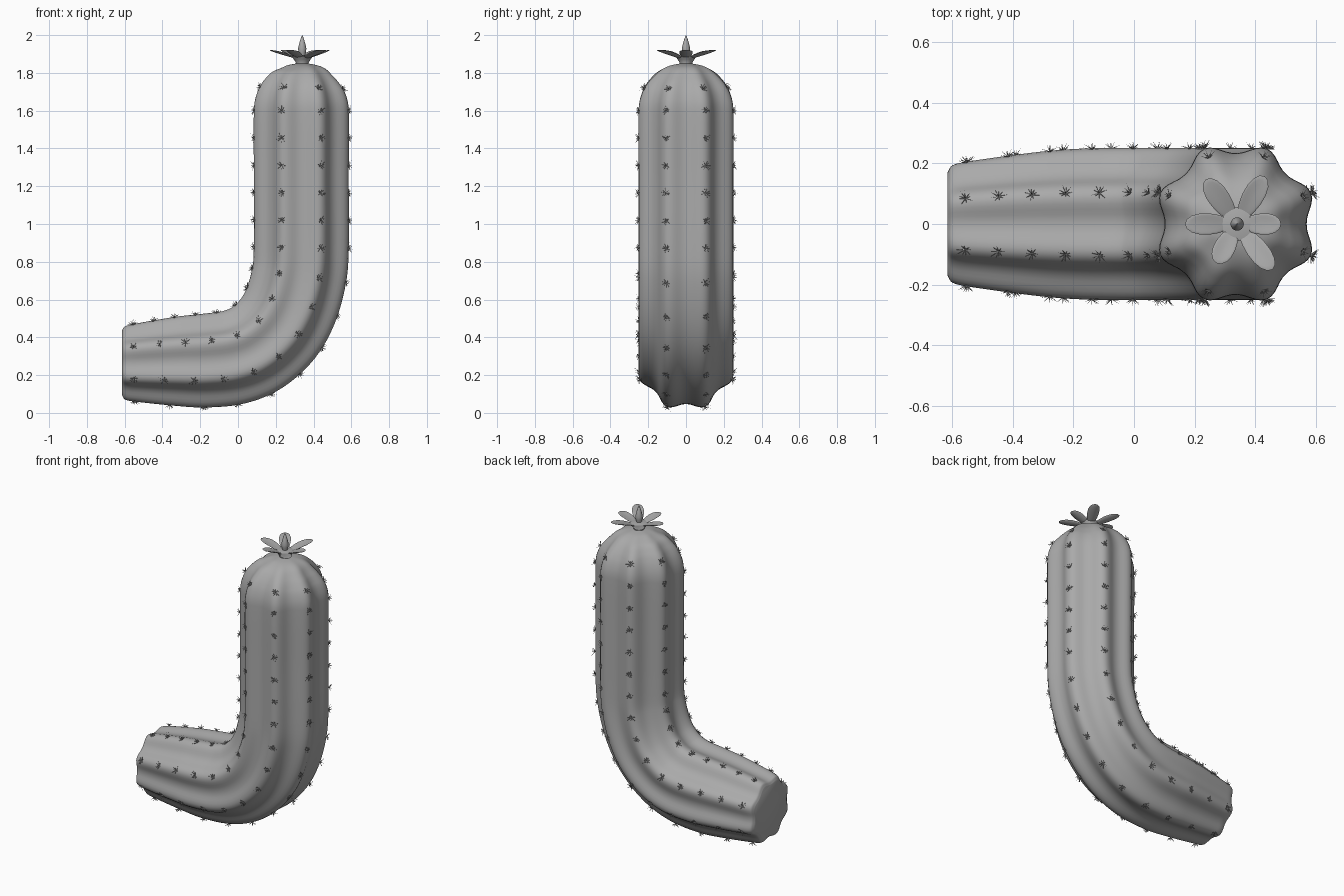
import bpy, bmesh, math, random
from mathutils import Vector

if "Cube" in bpy.data.objects:
    bpy.data.objects.remove(bpy.data.objects["Cube"])
random.seed(4)

grey = bpy.data.materials.new("plain_grey")
grey.use_nodes = True
grey.diffuse_color = (0.4, 0.4, 0.4, 1)
grey.node_tree.nodes["Principled BSDF"].inputs["Base Color"].default_value = (0.4, 0.4, 0.4, 1)


def finish(bm, name, angle=40):
    bmesh.ops.recalc_face_normals(bm, faces=bm.faces[:])
    mesh = bpy.data.meshes.new(name)
    bm.to_mesh(mesh)
    bm.free()
    obj = bpy.data.objects.new(name, mesh)
    bpy.context.collection.objects.link(obj)
    mesh.materials.append(grey)
    bpy.ops.object.select_all(action="DESELECT")
    obj.select_set(True)
    bpy.context.view_layer.objects.active = obj
    bpy.ops.object.shade_smooth_by_angle(angle=math.radians(angle))
    return obj


def skin(bm, rings):
    """Join rings of points into a closed tube with flat caps."""
    loops = [[bm.verts.new(p) for p in ring] for ring in rings]
    n = len(loops[0])
    for a, b in zip(loops, loops[1:]):
        for i in range(n):
            j = (i + 1) % n
            bm.faces.new((a[i], a[j], b[j], b[i]))
    bm.faces.new(loops[0])
    bm.faces.new(loops[-1])


# Stem centre line and rib radius, from the crown to the cut end: x, z, radius
STEM = [Vector(p) for p in (
    (.34, 1.85, .03), (.34, 1.838, .09), (.34, 1.81, .15), (.338, 1.77, .197),
    (.336, 1.72, .236), (.335, 1.66, .26), (.335, 1.6, .268), (.335, 1.25, .268),
    (.335, .875, .268), (.325, .735, .268), (.28, .57, .268), (.21, .445, .268),
    (.1, .345, .268), (-.02, .295, .268), (-.17, .277, .265), (-.3, .273, .255),
    (-.55, .265, .219), (-.6, .265, .205), (-.615, .265, .18))]
DOME, SHOULDER, BEND, TIP = 4, 6, 8, 16
STEPS, SIDES, RIBS = 6, 96, 8


def smooth_path(pts):
    """Hermite curve through the points, with chord-length tangents."""
    last = len(pts) - 1
    tan = []
    for i in range(last + 1):
        a, b, c = pts[max(i - 1, 0)], pts[i], pts[min(i + 1, last)]
        tan.append((c - a) / ((b - a).length + (c - b).length))
    out = []
    for i in range(last):
        p, q = pts[i], pts[i + 1]
        d = (q - p).length
        for k in range(STEPS):
            t = k / STEPS
            h = t * t * (3 - 2 * t)
            out.append(p * (1 - h) + q * h + tan[i] * d * t * (1 - t) ** 2
                       - tan[i + 1] * d * t * t * (1 - t))
    return out + [pts[-1]]


path = smooth_path(STEM)


def stem_point(i, angle):
    a, b = path[max(i - 1, 0)], path[min(i + 1, len(path) - 1)]
    along = Vector((b.x - a.x, 0, b.y - a.y)).normalized()
    side = Vector((-along.z, 0, along.x))
    radial = side * math.cos(angle) + Vector((0, math.sin(angle), 0))
    x, z, r = path[i]
    crest = ((1 - math.cos(RIBS * angle)) / 2) ** 1.2
    depth = 0.13 * min(1, r / 0.23)
    return Vector((x, 0, z)) + radial * r * (1 - depth * (1 - crest)), radial


# Ribbed stem
bm = bmesh.new()
skin(bm, [[stem_point(i, 2 * math.pi * s / SIDES)[0] for s in range(SIDES)]
          for i in range(len(path))])
finish(bm, "cactus_stem", 50)


# Spine clusters along each rib crest
def add_spine(bm, base, direction, length, width):
    u = direction.orthogonal().normalized() * width
    v = direction.cross(u)
    ring = [bm.verts.new(base + w) for w in (u, v, -u, -v)]
    tip = bm.verts.new(base + direction * length)
    for i in range(4):
        bm.faces.new((ring[i], ring[(i + 1) % 4], tip))


def add_cluster(bm, pos, out, along):
    across = out.cross(along)
    count = 9
    turn = random.random()
    for k in range(count):
        a = 2 * math.pi * (k + turn + random.uniform(-.25, .25)) / count
        flat = along * math.cos(a) + across * math.sin(a)
        d = (flat + out * random.uniform(.3, .9)).normalized()
        add_spine(bm, pos, d, random.uniform(.024, .036), .0022)
    add_spine(bm, pos, out, .024, .003)


def walk(points, first, last, n):
    """Yield n evenly spaced (position, tangent) pairs after the first point."""
    part = points[first * STEPS:last * STEPS + 1]
    gaps = [(b - a).length for a, b in zip(part, part[1:])]
    total = sum(gaps)
    for k in range(1, n + 1):
        left = total * k / n
        for i, g in enumerate(gaps):
            if left <= g or i == len(gaps) - 1:
                yield part[i].lerp(part[i + 1], min(left / g, 1)), (part[i + 1] - part[i]).normalized()
                break
            left -= g


bm = bmesh.new()
for rib in range(RIBS):
    angle = 2 * math.pi * (rib + .5) / RIBS
    crest = [stem_point(i, angle)[0] for i in range(len(path))]
    centre = [Vector((p.x, 0, p.y)) for p in path]
    lower = 9 if math.cos(angle) > 0 else 8
    stations = [(crest[DOME * STEPS], (crest[DOME * STEPS + 1] - crest[DOME * STEPS]).normalized())]
    stations += walk(crest, DOME, SHOULDER, 1)
    stations += walk(crest, SHOULDER, BEND, 5)
    stations += walk(crest, BEND, TIP, lower)
    for pos, along in stations:
        near = min(centre, key=lambda c: (c - pos).length_squared)
        out = pos - near
        out = (out - along * out.dot(along)).normalized()
        add_cluster(bm, pos, out, along)
finish(bm, "spines", 20)


# Flower
FLOWER_X = .34


def lathe(name, profile, sides=16):
    bm = bmesh.new()
    skin(bm, [[(FLOWER_X + r * math.cos(2 * math.pi * s / sides),
                r * math.sin(2 * math.pi * s / sides), z) for s in range(sides)]
              for r, z in profile])
    finish(bm, name)


lathe("flower_base", [(.035, 1.84), (.034, 1.855), (.045, 1.872), (.056, 1.888), (.03, 1.893)])
lathe("flower_bud", [(.012, 1.88), (.02, 1.91), (.022, 1.93), (.016, 1.955), (.009, 1.98), (.001, 2.0)])

petals = [(0, .145), (60, .182), (125, .18), (180, .172), (242, .146), (308, .19)]
for number, (degrees, length) in enumerate(petals, 1):
    bm = bmesh.new()
    bmesh.ops.create_uvsphere(bm, u_segments=16, v_segments=10, radius=1)
    turn = math.radians(degrees)
    for v in bm.verts:
        t = (v.co.x + 1) / 2
        reach = .012 + t * (length - .012)
        half = v.co.y * .039 * (.72 + .35 * t)
        z = 1.872 + .048 * t ** .9 + v.co.z * .006 + 6 * half * half
        v.co = (FLOWER_X + reach * math.cos(turn) - half * math.sin(turn),
                reach * math.sin(turn) + half * math.cos(turn), z)
    finish(bm, f"petal_{number}", 60)
